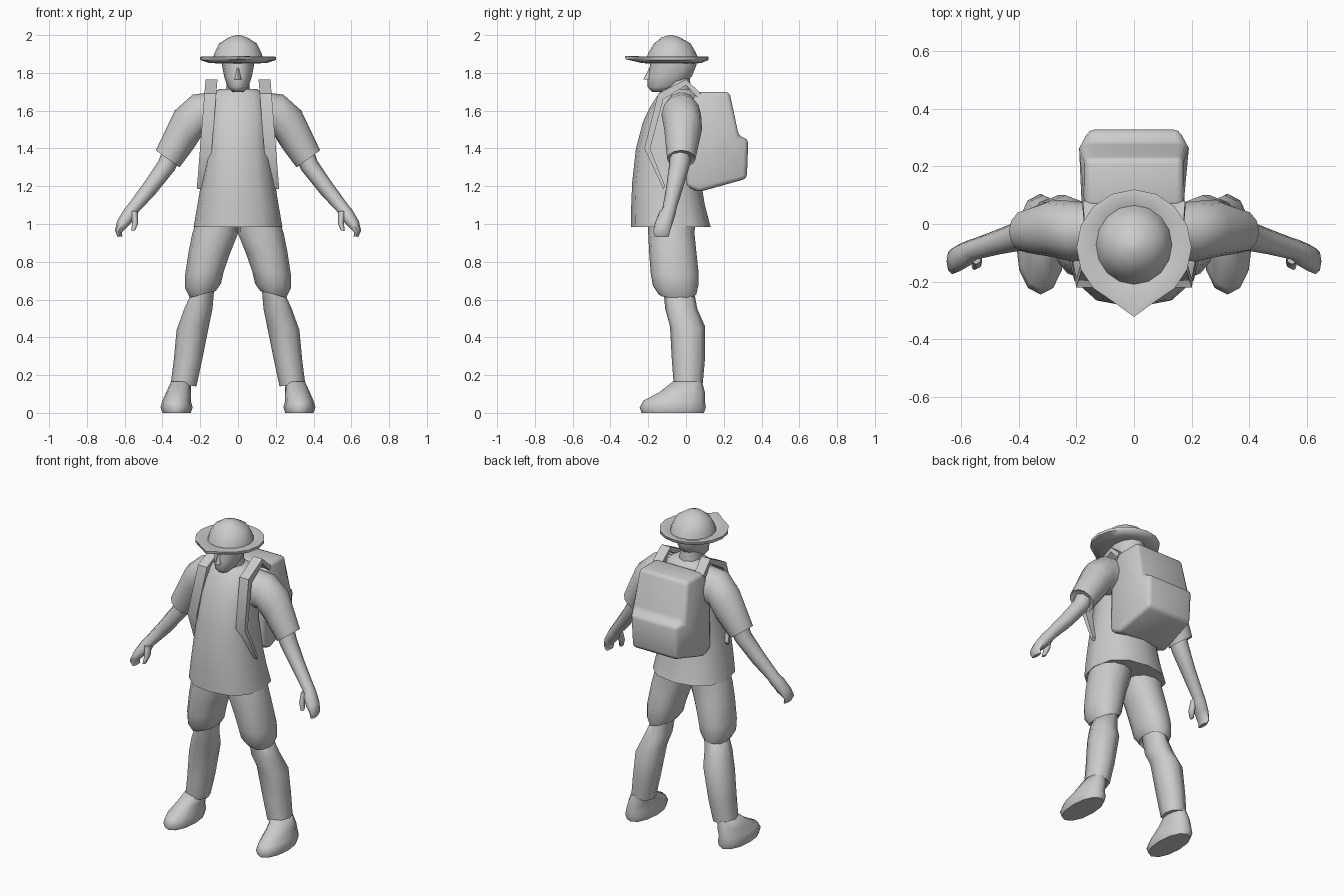
import bpy, bmesh, math

grey = bpy.data.materials.new("plain_grey")
grey.diffuse_color = (0.6, 0.6, 0.6, 1)


def finish(name, bm, mirror=False, bevel=0.0, angle=45):
    bmesh.ops.recalc_face_normals(bm, faces=bm.faces)
    mesh = bpy.data.meshes.new(name)
    bm.to_mesh(mesh)
    bm.free()
    mesh.materials.append(grey)
    ob = bpy.data.objects.new(name, mesh)
    bpy.context.collection.objects.link(ob)
    bpy.ops.object.select_all(action='DESELECT')
    ob.select_set(True)
    bpy.context.view_layer.objects.active = ob
    bpy.ops.object.shade_smooth_by_angle(angle=math.radians(angle))
    if bevel:
        mod = ob.modifiers.new("rounding", 'BEVEL')
        mod.width, mod.segments = bevel, 2
    if mirror:
        ob.modifiers.new("mirror", 'MIRROR').use_mirror_merge = False
    return ob


def loft(name, rings, n=12, power=1.0, mirror=False, angle=65, tweak=None):
    """Each ring spans (xa, za)-(xb, zb) sideways and y0-y1 in depth."""
    bm = bmesh.new()
    loops = []
    for xa, za, xb, zb, y0, y1 in rings:
        loop = []
        for i in range(n):
            a = math.tau * i / n
            c, s = (math.copysign(abs(v) ** power, v) for v in (math.cos(a), math.sin(a)))
            t = (c + 1) / 2
            co = (xa + (xb - xa) * t, (y0 + y1) / 2 + (y1 - y0) / 2 * s, za + (zb - za) * t)
            loop.append(bm.verts.new(co))
        loops.append(loop)
    for p, q in zip(loops, loops[1:]):
        for i in range(n):
            j = (i + 1) % n
            bm.faces.new((p[i], p[j], q[j], q[i]))
    bm.faces.new(loops[0])
    bm.faces.new(loops[-1])
    if tweak:
        for v in bm.verts:
            tweak(v.co)
    return finish(name, bm, mirror, angle=angle)


def level(rows):
    """Horizontal rings centred on x = 0 from (half width, z, y0, y1)."""
    return [(-w, z, w, z, y0, y1) for w, z, y0, y1 in rows]


def prism(name, profile, x0, x1, mirror=False, bevel=0.0, angle=45, tweak=None):
    """Side profile in (y, z) stretched from x0 to x1."""
    bm = bmesh.new()
    a, b = ([bm.verts.new((x, y, z)) for y, z in profile] for x in (x0, x1))
    for i in range(len(a)):
        j = (i + 1) % len(a)
        bm.faces.new((a[i], a[j], b[j], b[i]))
    bm.faces.new(a)
    bm.faces.new(b)
    if tweak:
        for v in bm.verts:
            tweak(v.co)
    return finish(name, bm, mirror, bevel, angle)


# Shirt body and sleeves
loft("shirt", level([
    (.235, .985, -.29, .13), (.215, 1.10, -.29, .10), (.195, 1.22, -.285, .08),
    (.172, 1.40, -.265, .06), (.17, 1.54, -.228, .08), (.16, 1.62, -.19, .08),
    (.14, 1.69, -.145, .06), (.10, 1.715, -.12, .03)]), power=.85)
loft("sleeve", [
    (.11, 1.46, .12, 1.70, -.125, .07), (.19, 1.47, .24, 1.685, -.13, .08),
    (.235, 1.40, .335, 1.60, -.115, .085), (.31, 1.30, .435, 1.39, -.10, .05),
    (.33, 1.325, .41, 1.385, -.08, .03)], mirror=True)

# Arms and hands
loft("arm", [
    (.30, 1.36, .39, 1.42, -.085, .03), (.335, 1.285, .42, 1.335, -.09, .02),
    (.44, 1.155, .49, 1.23, -.105, -.015), (.53, 1.06, .58, 1.105, -.125, -.05),
    (.54, 1.035, .605, 1.075, -.145, -.055), (.575, .995, .64, 1.015, -.165, -.07),
    (.615, .955, .652, .965, -.175, -.085), (.612, .935, .637, .932, -.165, -.09)],
    n=8, mirror=True)
loft("thumb", [
    (.53, 1.065, .57, 1.07, -.14, -.09), (.528, 1.005, .56, 1.01, -.155, -.11),
    (.545, .965, .565, .962, -.16, -.13)], n=8, mirror=True)

# Shorts, lower legs and shoes
loft("shorts_leg", [
    (0, 1.02, .22, 1.02, -.20, .05), (0, .95, .242, .95, -.20, .045),
    (.04, .85, .262, .85, -.195, .055), (.075, .75, .28, .73, -.187, .067),
    (.09, .685, .28, .66, -.175, .065), (.118, .645, .255, .61, -.145, .055),
    (.13, .66, .24, .635, -.12, .04)], mirror=True, power=.9)
loft("lower_leg", [
    (.125, .67, .24, .65, -.12, .04), (.135, .55, .285, .55, -.11, .06),
    (.15, .48, .325, .44, -.085, .10), (.19, .28, .34, .28, -.075, .10),
    (.22, .14, .355, .16, -.065, .088)], n=8, mirror=True, power=.9)
loft("shoe", [
    (.25, 0, .40, 0, -.235, .095), (.24, .03, .41, .03, -.245, .105),
    (.25, .065, .40, .065, -.225, .10), (.25, .11, .38, .11, -.14, .10),
    (.25, .165, .355, .165, -.07, .085)], mirror=True, power=.95, angle=70)

# Neck, head and nose
loft("neck", level([(.07, 1.66, -.13, .03), (.055, 1.78, -.12, .02)]), n=8)
loft("head", level([
    (.03, 1.70, -.18, -.10), (.055, 1.725, -.203, -.03), (.073, 1.78, -.203, .03),
    (.085, 1.84, -.19, .055), (.085, 1.88, -.19, .05)]))
loft("nose", level([(.018, 1.765, -.226, -.17), (.008, 1.825, -.195, -.16)]), n=8)


# Hat with a rolled brim pointed at the front
def peak(co):
    if abs(co.x) < .01 and co.y < -.26:
        co.y -= .04
        co.z += .005


loft("hat", level([
    (.09, 1.85, -.20, .05), (.15, 1.852, -.235, .08), (.20, 1.868, -.28, .118),
    (.20, 1.885, -.283, .12), (.175, 1.888, -.26, .10), (.132, 1.876, -.21, .065),
    (.125, 1.905, -.20, .053), (.10, 1.955, -.17, .025), (.05, 1.987, -.13, -.03),
    (.012, 2.0, -.09, -.07)]), n=16, tweak=peak)


# Backpack with a bulging lower pocket
def taper(co):
    if co.y > .3:
        co.x *= .87
    elif co.z > 1.65:
        co.x *= .95


prism("backpack", [
    (.0, 1.60), (.06, 1.70), (.23, 1.70), (.28, 1.465), (.33, 1.45),
    (.322, 1.24), (.07, 1.17), (.0, 1.20)], -.18, .18, bevel=.022, angle=100, tweak=taper)


# Shoulder straps, leaning outwards toward the bottom
def lean(co):
    co.x += (1.6 - co.z) * .08


prism("strap", [
    (.08, 1.69), (.0, 1.765), (-.148, 1.69), (-.22, 1.40), (-.12, 1.185),
    (-.11, 1.20), (-.19, 1.40), (-.12, 1.66), (.0, 1.735), (.06, 1.67)],
    .122, .185, mirror=True, tweak=lean)
